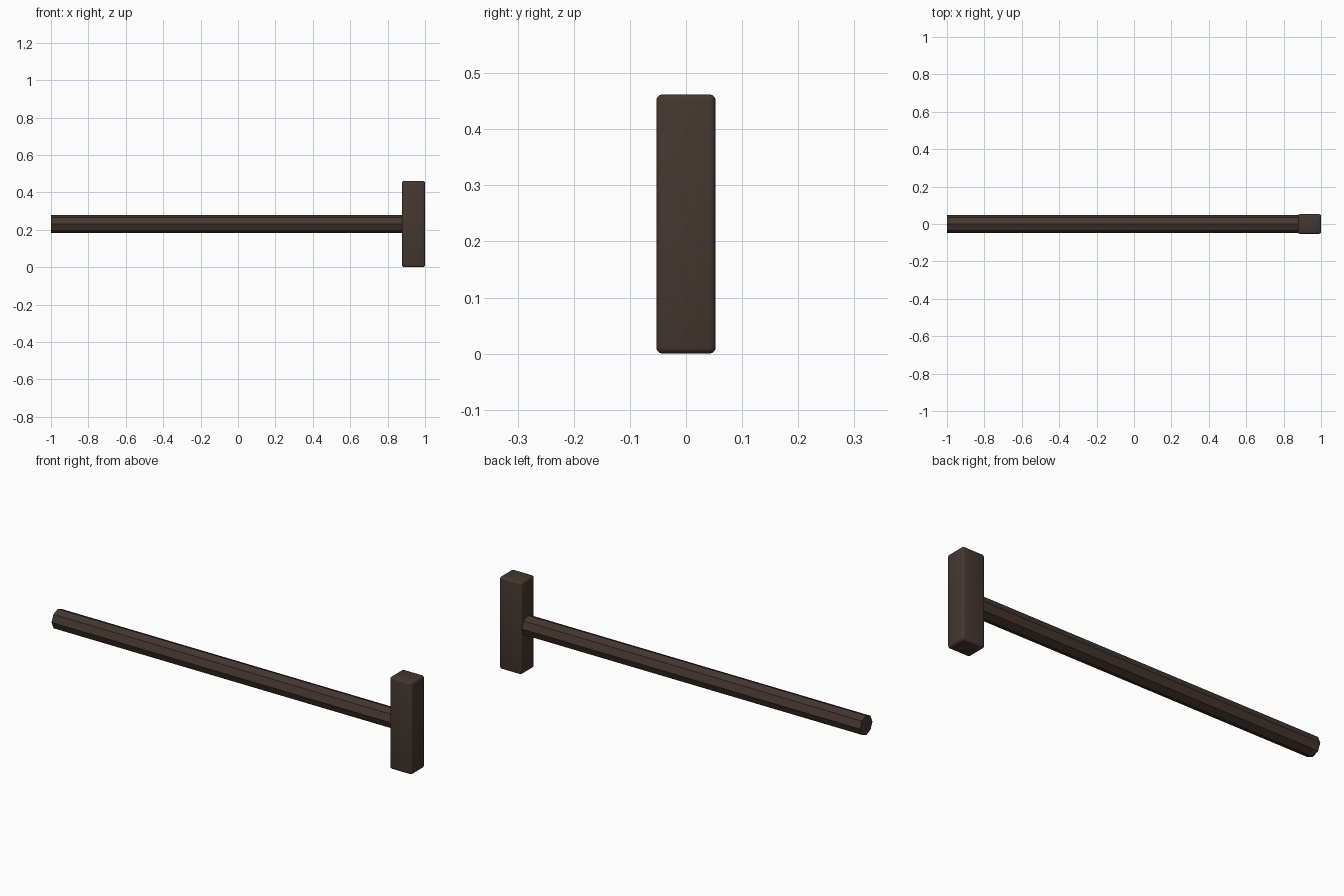
import bpy
import math

if "Cube" in bpy.data.objects:
    bpy.data.objects.remove(bpy.data.objects["Cube"])

wood = bpy.data.materials.new("dark_brown_wood")
wood.diffuse_color = (0.058, 0.038, 0.029, 1.0)
wood.use_nodes = True
wood.node_tree.nodes["Principled BSDF"].inputs["Base Color"].default_value = wood.diffuse_color

CENTRE_Z = 0.231

# Handle: eight-sided flat-faced rod along x, ending inside the head
x0, x1 = -1.0, 0.90
bpy.ops.mesh.primitive_cylinder_add(vertices=8, radius=0.049, depth=x1 - x0,
                                    location=((x0 + x1) / 2, 0, CENTRE_Z),
                                    rotation=(0, math.pi / 2, 0))
handle = bpy.context.object
handle.name = "handle"
handle.data.materials.append(wood)

# Head: upright block with rounded edges, smoothly shaded
bpy.ops.mesh.primitive_cube_add(size=1, location=(0.9385, 0, CENTRE_Z))
head = bpy.context.object
head.name = "head"
head.scale = (0.123, 0.106, 0.462)
bpy.ops.object.transform_apply(location=False, rotation=False, scale=True)
head.data.materials.append(wood)
bevel = head.modifiers.new("rounded_edges", 'BEVEL')
bevel.width = 0.011
bevel.segments = 3
bevel.limit_method = 'NONE'
bpy.ops.object.shade_smooth()
